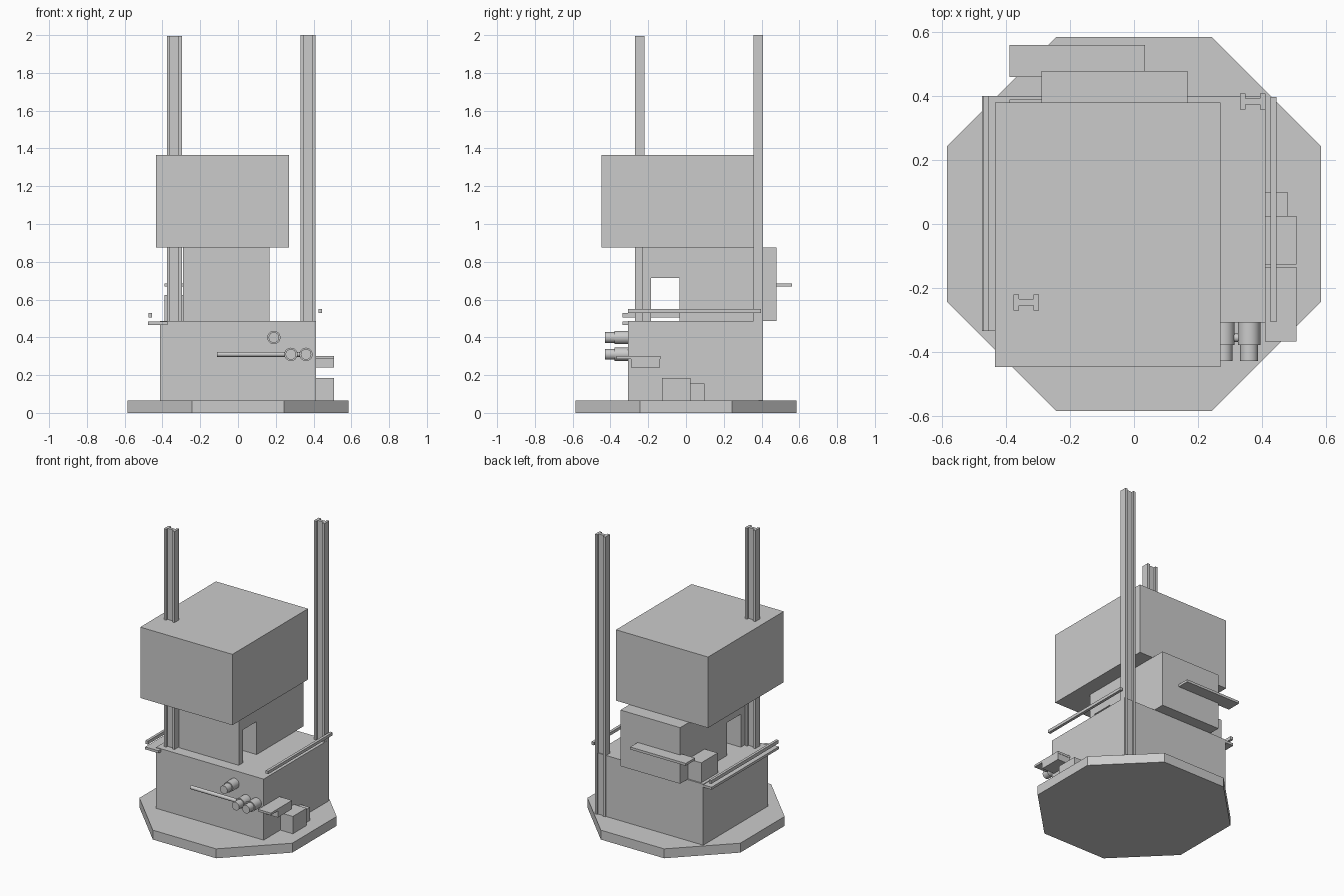
import bpy, bmesh, math
from mathutils import Vector, Matrix

if "Cube" in bpy.data.objects:
    bpy.data.objects.remove(bpy.data.objects["Cube"])

grey = bpy.data.materials.new("plain_grey")
grey.diffuse_color = (0.6, 0.6, 0.6, 1)
grey.use_nodes = True
grey.node_tree.nodes["Principled BSDF"].inputs["Base Color"].default_value = grey.diffuse_color


def finish(name, bm):
    bmesh.ops.recalc_face_normals(bm, faces=bm.faces)
    mesh = bpy.data.meshes.new(name)
    bm.to_mesh(mesh)
    bm.free()
    mesh.materials.append(grey)
    ob = bpy.data.objects.new(name, mesh)
    bpy.context.collection.objects.link(ob)
    return ob


def box(name, x, y, z):
    bm = bmesh.new()
    bmesh.ops.create_cube(bm, size=1)
    for v in bm.verts:
        v.co = [r[0] + (c + 0.5) * (r[1] - r[0]) for c, r in zip(v.co, (x, y, z))]
    return finish(name, bm)


def prism(name, points, offset):
    """Extrude a closed outline of 3D points along an offset."""
    bm = bmesh.new()
    face = bm.faces.new([bm.verts.new(p) for p in points])
    ext = bmesh.ops.extrude_face_region(bm, geom=[face], use_keep_orig=True)
    bmesh.ops.translate(bm, vec=Vector(offset),
                        verts=[g for g in ext["geom"] if isinstance(g, bmesh.types.BMVert)])
    return finish(name, bm)


def rod(bm, start, end, radius, sides=32):
    start, end = Vector(start), Vector(end)
    d = end - start
    m = Matrix.Translation((start + end) / 2) @ d.to_track_quat("Z", "Y").to_matrix().to_4x4()
    bmesh.ops.create_cone(bm, cap_ends=True, segments=sides, radius1=radius,
                          radius2=radius, depth=d.length, matrix=m)


def smooth(ob):
    bpy.ops.object.select_all(action="DESELECT")
    ob.select_set(True)
    bpy.context.view_layer.objects.active = ob
    bpy.ops.object.shade_smooth_by_angle(angle=math.radians(35))


def h_beam(name, cx, cy, z0, z1):
    """Post with an H section: flanges at both x ends joined by a web."""
    w, d, t, web = 0.04, 0.025, 0.023, 0.010
    quarter = [(w, d), (t, d), (t, web)]
    outline = quarter + [(-x, y) for x, y in reversed(quarter)]
    outline += [(-x, -y) for x, y in outline]
    return prism(name, [(cx + x, cy + y, z0) for x, y in outline], (0, 0, z1 - z0))


# Octagonal base plate
R = 0.585 / math.cos(math.pi / 8)
prism("base_plate", [(R * math.cos((i + 0.5) * math.pi / 4), R * math.sin((i + 0.5) * math.pi / 4), 0)
                     for i in range(8)], (0, 0, 0.065))

# Stacked main blocks
box("lower_block", (-0.412, 0.412), (-0.308, 0.4), (0.065, 0.487))
box("upper_block", (-0.435, 0.27), (-0.447, 0.38), (0.875, 1.365))

# Middle block with a doorway running through it from side to side
middle = [(-0.23, 0.487), (-0.185, 0.487), (-0.185, 0.715), (-0.035, 0.715),
          (-0.035, 0.487), (0.478, 0.487), (0.478, 0.875), (-0.23, 0.875)]
prism("middle_block", [(-0.29, y, z) for y, z in middle], (0.457, 0, 0))

# Tall posts
h_beam("right_post", 0.371, 0.383, 0.065, 2.0)
h_beam("left_post", -0.337, -0.245, 0.487, 1.995)

# Side rails and ledges
box("right_rail", (0.427, 0.446), (-0.307, 0.397), (0.53, 0.55))
box("left_rail", (-0.473, -0.455), (-0.335, 0.4), (0.505, 0.528))
box("left_ledge", (-0.476, -0.373), (-0.335, 0.4), (0.466, 0.483))
box("back_shelf", (-0.39, 0.035), (0.46, 0.56), (0.669, 0.686))
box("left_cabinet", (-0.39, -0.29), (0.21, 0.39), (0.487, 0.625))

# Boxes on the right side
box("side_shelf", (0.41, 0.508), (-0.367, -0.135), (0.285, 0.3))
box("side_shelf_box", (0.41, 0.508), (-0.29, -0.137), (0.24, 0.3))
box("floor_box_large", (0.41, 0.508), (-0.126, 0.025), (0.065, 0.185))
box("floor_box_small", (0.41, 0.482), (0.025, 0.098), (0.065, 0.156))

# Stepped round knobs on the front
for i, (x, z) in enumerate([(0.19, 0.399), (0.28, 0.31), (0.36, 0.31)]):
    bm = bmesh.new()
    rod(bm, (x, -0.30, z), (x, -0.378, z), 0.035)
    rod(bm, (x, -0.37, z), (x, -0.428, z), 0.028)
    smooth(finish(f"front_knob_{i + 1}", bm))

# Horizontal bar behind the lower knobs
bm = bmesh.new()
rod(bm, (-0.11, -0.356, 0.31), (0.36, -0.356, 0.31), 0.013, 16)
smooth(finish("front_bar", bm))
